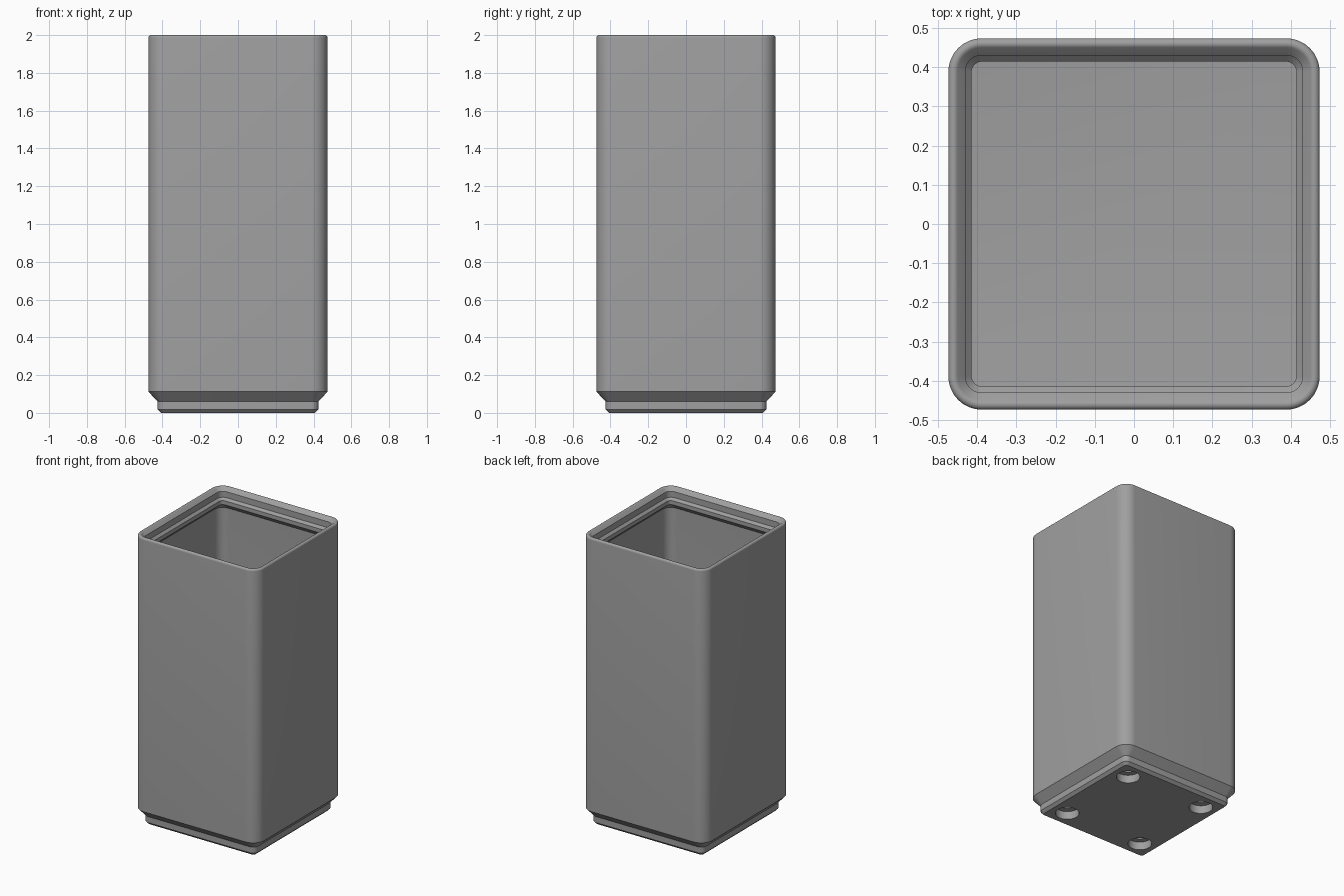
import bpy, bmesh, math

if "Cube" in bpy.data.objects:
    bpy.data.objects.remove(bpy.data.objects["Cube"])

S = 2 / 87.55          # millimetres to units
CORE = 17.0            # half distance between corner centres, mm
SEG = 12               # segments per rounded corner

grey = bpy.data.materials.new("plain grey")
grey.diffuse_color = (0.35, 0.35, 0.35, 1)
grey.use_nodes = True
grey.node_tree.nodes["Principled BSDF"].inputs["Base Color"].default_value = grey.diffuse_color

# Wall section (half width, height) in mm: stepped foot, then outer wall
profile = [(17.8, 0), (18.6, 0.8), (18.6, 2.6), (20.75, 4.9)]
# Rounded rim
for i in range(9):
    a = math.radians(135 * i / 8)
    profile.append((20.15 + 0.6 * math.cos(a), 86.95 + 0.6 * math.sin(a)))
# Stacking lip, its underside and the inner wall
profile += [(18.85, 86.5), (18.85, 84.7), (18.15, 84.0), (18.15, 82.8), (19.8, 81.15)]
# Small fillet into the floor
for i in range(6):
    a = math.radians(90 * i / 5)
    profile.append((18.4 + 1.4 * math.cos(a), 8.4 - 1.4 * math.sin(a)))


def rounded_square(half, z):
    """Points of a rounded square whose corner centres stay fixed."""
    r = half - CORE
    pts = []
    for corner in range(4):
        q = math.pi / 2 * corner
        cx = CORE * math.sqrt(2) * math.cos(q + math.pi / 4)
        cy = CORE * math.sqrt(2) * math.sin(q + math.pi / 4)
        for i in range(SEG + 1):
            a = q + math.pi / 2 * i / SEG
            pts.append(((cx + r * math.cos(a)) * S, (cy + r * math.sin(a)) * S, z * S))
    return pts


# Bin body, lofted through the section
bm = bmesh.new()
rings = [[bm.verts.new(p) for p in rounded_square(h, z)] for h, z in profile]
n = len(rings[0])
for low, high in zip(rings, rings[1:]):
    for i in range(n):
        j = (i + 1) % n
        bm.faces.new((low[i], low[j], high[j], high[i]))
bm.faces.new(rings[0][::-1])
bm.faces.new(rings[-1])
bmesh.ops.recalc_face_normals(bm, faces=bm.faces)
mesh = bpy.data.meshes.new("bin_body")
bm.to_mesh(mesh)
bm.free()
mesh.materials.append(grey)
body = bpy.data.objects.new("bin_body", mesh)
bpy.context.collection.objects.link(body)


def drill(radius, depth, x, y):
    """Cut a round blind hole up into the underside."""
    length = depth + 2
    bpy.ops.mesh.primitive_cylinder_add(vertices=40, radius=radius * S, depth=length * S,
                                        location=(x * S, y * S, (depth - length / 2) * S))
    cutter = bpy.context.object
    cutter.name = "hole_cutter"
    cutter.hide_render = True
    cutter.data.materials.append(grey)
    mod = body.modifiers.new("hole", 'BOOLEAN')
    mod.operation = 'DIFFERENCE'
    mod.solver = 'EXACT'
    mod.object = cutter
    bpy.context.view_layer.objects.active = body
    bpy.ops.object.modifier_apply(modifier=mod.name)
    bpy.data.objects.remove(cutter)


# Magnet pockets with narrower screw holes above them
for x in (-13, 13):
    for y in (-13, 13):
        drill(3.25, 2.4, x, y)
        drill(1.5, 6.0, x, y)

bpy.ops.object.select_all(action='DESELECT')
body.select_set(True)
bpy.context.view_layer.objects.active = body
bpy.ops.object.shade_smooth_by_angle(angle=math.radians(30))
